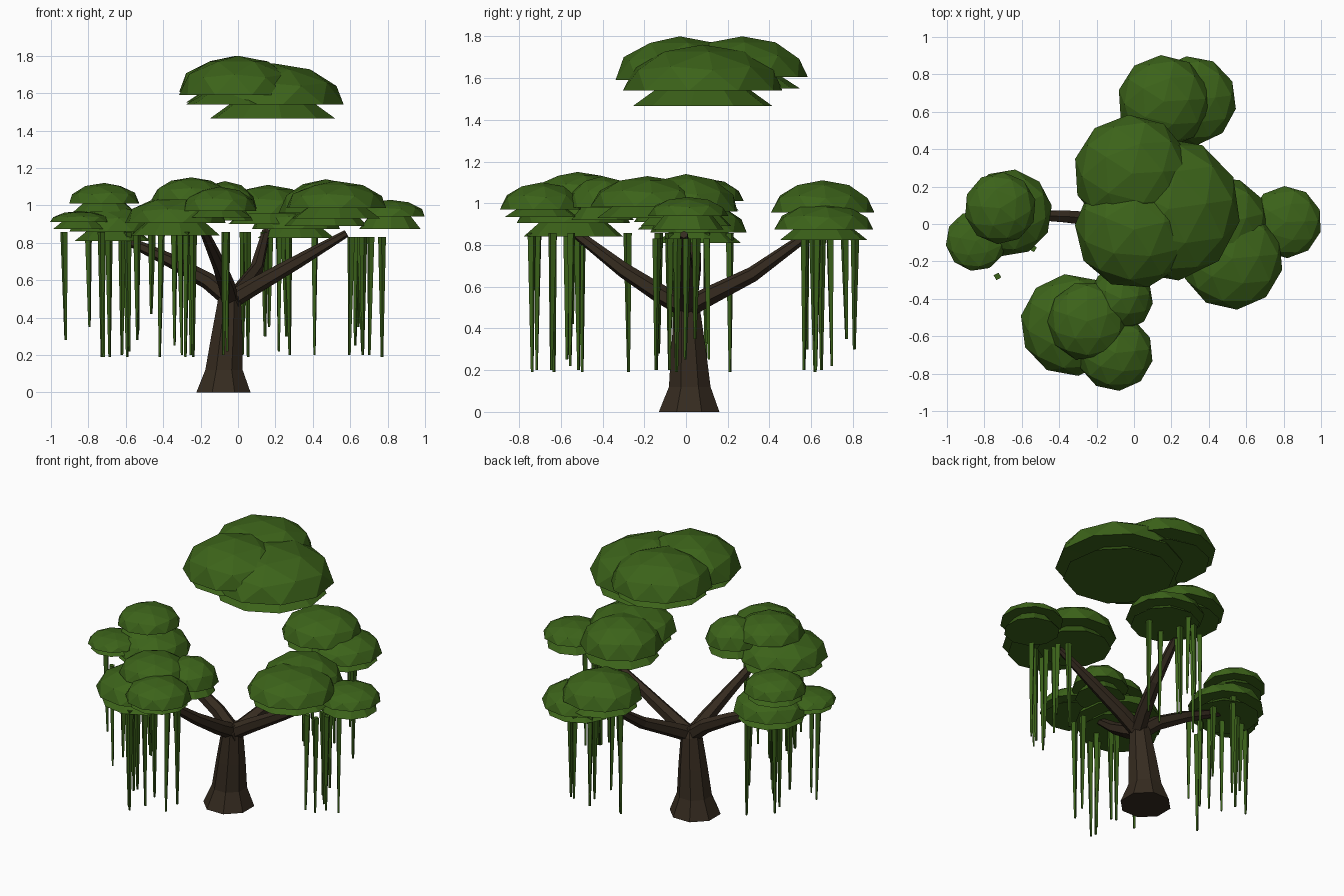
import bpy, bmesh, math, random
from mathutils import Vector, Matrix

if "Cube" in bpy.data.objects:
    bpy.data.objects.remove(bpy.data.objects["Cube"])

random.seed(4)


def material(name, rgb):
    m = bpy.data.materials.new(name)
    m.diffuse_color = (*rgb, 1)
    m.use_nodes = True
    m.node_tree.nodes["Principled BSDF"].inputs["Base Color"].default_value = m.diffuse_color
    return m


LEAF = material("leaf green", (0.045, 0.125, 0.010))
VINE = material("vine green", (0.043, 0.120, 0.010))
BARK = material("dark bark", (0.036, 0.024, 0.014))


def finish(name, bm, mat):
    bmesh.ops.recalc_face_normals(bm, faces=bm.faces)
    me = bpy.data.meshes.new(name)
    bm.to_mesh(me)
    bm.free()
    me.materials.append(mat)
    ob = bpy.data.objects.new(name, me)
    bpy.context.collection.objects.link(ob)
    return ob


def canopy(name, x, y, r, rim, top, bottom):
    """Faceted dome with an undercut and a flared flat base."""
    r *= 1.015
    bm = bmesh.new()
    bmesh.ops.create_icosphere(bm, subdivisions=2, radius=1)
    bmesh.ops.delete(bm, geom=[v for v in bm.verts if v.co.z < -0.01], context='VERTS')
    for v in bm.verts:
        v.co = Vector((v.co.x * r, v.co.y * r, max(0, v.co.z) * (top - rim)))
    for radius, z in ((0.6, 0.002), (0.88, bottom - rim)):
        edge = [e for e in bm.edges if len(e.link_faces) == 1]
        new = bmesh.ops.extrude_edge_only(bm, edges=edge)["geom"]
        for v in (g for g in new if isinstance(g, bmesh.types.BMVert)):
            flat = Vector((v.co.x, v.co.y, 0)).normalized() * r * radius
            v.co = (flat.x, flat.y, z)
    bmesh.ops.holes_fill(bm, edges=[e for e in bm.edges if len(e.link_faces) == 1])
    spin = Matrix.Rotation(random.uniform(0, 0.6), 4, 'Z')
    bmesh.ops.transform(bm, matrix=Matrix.Translation((x, y, rim)) @ spin, verts=bm.verts)
    finish(name, bm, LEAF)


def add_tube(bm, rings, sides, level=False):
    """Loft rings of (x, y, z, radius); level keeps every ring horizontal."""
    pts = [Vector(p[:3]) for p in rings]
    loops = []
    turn = random.uniform(0, 1.5) if sides == 4 else math.pi / sides
    for i, p in enumerate(pts):
        d = pts[min(i + 1, len(pts) - 1)] - pts[max(i - 1, 0)]
        rot = Matrix() if level else d.to_track_quat('Z', 'Y').to_matrix().to_4x4()
        loop = []
        for k in range(sides):
            a = 2 * math.pi * k / sides + turn
            off = rot @ Vector((math.cos(a), math.sin(a), 0)) * rings[i][3]
            loop.append(bm.verts.new(p + off))
        loops.append(loop)
    for a, b in zip(loops, loops[1:]):
        for k in range(sides):
            n = (k + 1) % sides
            bm.faces.new((a[k], a[n], b[n], b[k]))
    bm.faces.new(loops[0][::-1])
    bm.faces.new(loops[-1])


# Trunk with flared foot
bm = bmesh.new()
add_tube(bm, [(-.078, .015, 0, .157), (-.075, .018, .12, .108), (-.06, .012, .3, .09),
              (-.045, .005, .5, .066), (-.04, 0, .55, .045)], 8, level=True)
finish("trunk", bm, BARK)

# Four main branches
branches = {
    "right_branch": [(-.06, 0, .48, .05), (.1, .005, .575, .045), (.32, 0, .7, .036), (.58, -.01, .85, .02)],
    "left_branch": [(-.02, 0, .48, .05), (-.16, .02, .595, .045), (-.36, .04, .705, .037), (-.63, .05, .83, .022)],
    "front_branch": [(-.04, .03, .48, .05), (-.06, -.13, .57, .045), (-.1, -.3, .68, .037), (-.19, -.56, .88, .022)],
    "back_branch": [(-.04, -.03, .48, .05), (.03, .13, .565, .045), (.1, .32, .66, .037), (.15, .6, .86, .022)],
}
for name, path in branches.items():
    bm = bmesh.new()
    add_tube(bm, path, 6)
    finish(name, bm, BARK)

# Canopies: x, y, radius, rim height, top height, base height
groups = {
    "crown_canopy": [(.185, .08, .38, 1.54, 1.76, 1.465), (-.01, .27, .31, 1.605, 1.8, 1.55),
                     (0, -.03, .312, 1.59, 1.8, 1.54)],
    "right_canopy": [(.525, -.185, .27, .985, 1.13, .93), (.812, .01, .19, .94, 1.03, .875),
                     (.47, 0, .25, .96, 1.14, .89)],
    "left_canopy": [(-.715, .085, .19, 1.01, 1.12, .965), (-.67, .06, .23, .86, 1.0, .81),
                    (-.845, -.09, .16, .91, .97, .875)],
    "front_canopy": [(-.335, -.54, .27, .905, 1.05, .84), (-.25, -.52, .21, 1.03, 1.15, .97),
                     (-.07, -.4, .17, .98, 1.13, .92), (-.1, -.69, .2, .97, 1.1, .935)],
    "back_canopy": [(.16, .655, .245, .955, 1.11, .9), (.31, .66, .235, .875, 1.0, .825)],
}
for name, discs in groups.items():
    for i, disc in enumerate(discs):
        canopy(f"{name}_{i + 1}", *disc)

# Hanging vines: x, y, tip height
vines = {
    "left_vines": [(-.93, -.06, .28), (-.8, .05, .35), (-.73, -.28, .19), (-.725, .1, .19), (-.69, 0, .19),
                   (-.62, -.03, .2), (-.6, .21, .19), (-.59, -.08, .22), (-.54, .1, .33), (-.54, -.13, .28)],
    "front_vines": [(-.46, -.55, .42), (-.41, -.5, .19), (-.34, -.57, .25), (-.31, -.71, .2), (-.275, -.74, .19),
                    (-.25, -.52, .2), (-.24, -.64, .19), (-.07, -.64, .2), (-.06, -.55, .22)],
    "back_vines": [(.03, .65, .2), (.05, .61, .19), (.14, .57, .3), (.17, .76, .35), (.22, .69, .22),
                   (.27, .57, .2), (.41, .63, .2), (.25, .81, .3)],
    "right_vines": [(.605, -.135, .2), (.67, -.14, .2), (.655, -.045, .22), (.635, .005, .25),
                    (.64, .05, .35), (.77, -.04, .19), (.71, -.08, .2), (.6, .1, .25)],
}
for name, hang in vines.items():
    bm = bmesh.new()
    top = .83 if name == "right_vines" else .857
    for x, y, tip in hang:
        dx, dy = random.uniform(-.01, .01), random.uniform(-.01, .01)
        add_tube(bm, [(x + dx, y + dy, tip, .007), (x, y, top, .021)], 4, level=True)
    finish(name, bm, VINE)
